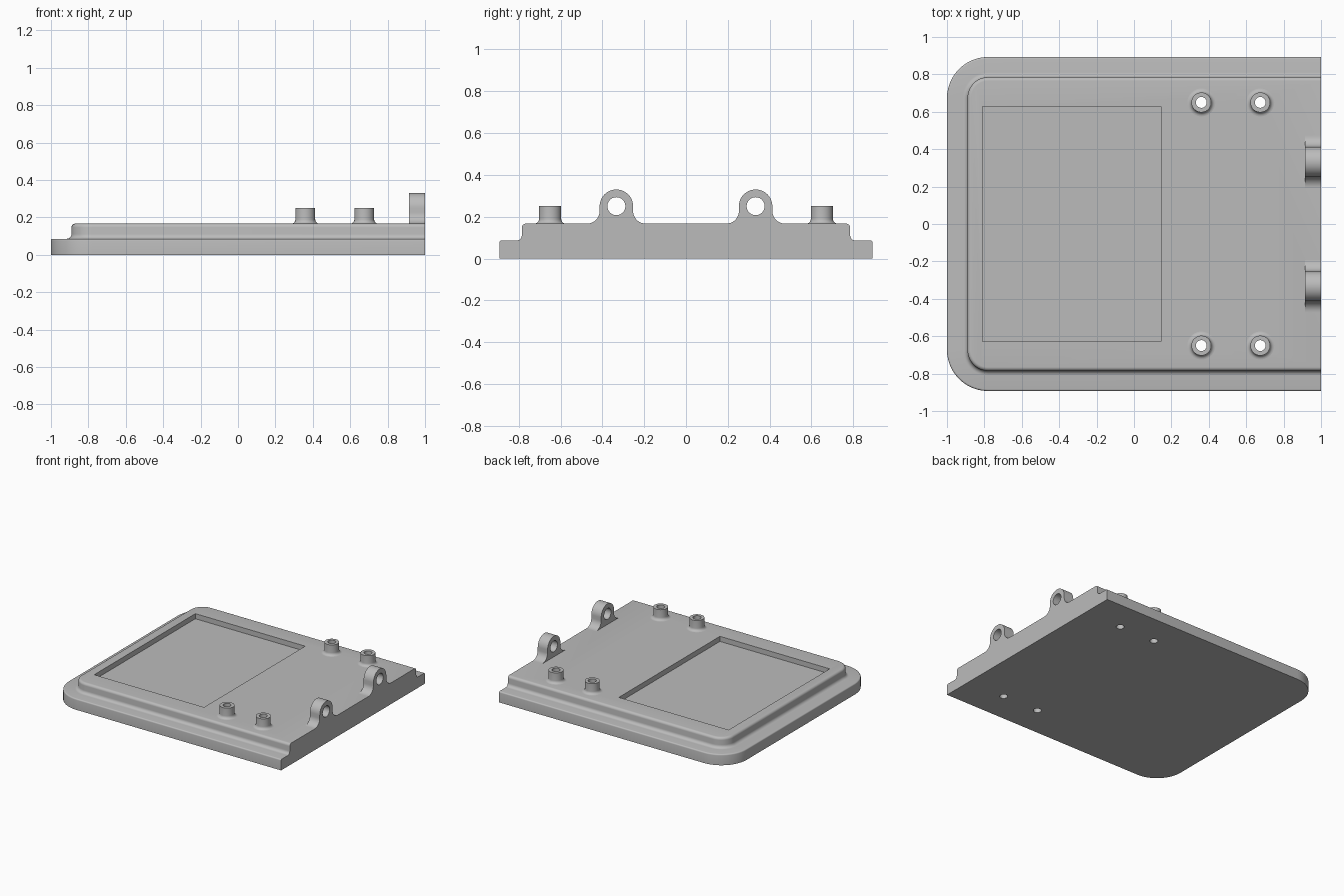
import bpy
import bmesh
from math import cos, sin, pi, radians
from mathutils import Matrix

cube = bpy.data.objects.get("Cube")
if cube:
    bpy.data.objects.remove(cube, do_unlink=True)

DECK = 0.167      # deck height
STEP = 0.086      # height of the lower flange
BOSS_R, HOLE_R = 0.053, 0.029
LUG_R, FLARE = 0.08, 0.06
PIN_Z = 0.25

grey = bpy.data.materials.new("plain grey")
grey.use_nodes = True
grey.diffuse_color = (0.5, 0.5, 0.5, 1)
grey.node_tree.nodes["Principled BSDF"].inputs["Base Color"].default_value = (0.5, 0.5, 0.5, 1)


def arc(cx, cy, r, a0, a1, n=12):
    """Points along an arc, angles in degrees."""
    steps = [radians(a0 + (a1 - a0) * i / n) for i in range(n + 1)]
    return [(cx + r * cos(a), cy + r * sin(a)) for a in steps]


def make(name, bm):
    bmesh.ops.recalc_face_normals(bm, faces=bm.faces)
    mesh = bpy.data.meshes.new(name)
    bm.to_mesh(mesh)
    bm.free()
    mesh.materials.append(grey)
    obj = bpy.data.objects.new(name, mesh)
    bpy.context.collection.objects.link(obj)
    return obj


def activate(obj):
    bpy.ops.object.select_all(action='DESELECT')
    obj.select_set(True)
    bpy.context.view_layer.objects.active = obj


def cut(obj, cutter):
    cutter.hide_render = True
    mod = obj.modifiers.new("cut", 'BOOLEAN')
    mod.operation, mod.solver, mod.object = 'DIFFERENCE', 'EXACT', cutter
    activate(obj)
    bpy.ops.object.modifier_apply(modifier=mod.name)
    bpy.data.objects.remove(cutter, do_unlink=True)


def smooth(obj):
    activate(obj)
    bpy.ops.object.shade_smooth_by_angle(angle=radians(35))


def cylinder(name, r, depth, matrix):
    bm = bmesh.new()
    bmesh.ops.create_cone(bm, cap_ends=True, segments=40, radius1=r, radius2=r,
                          depth=depth, matrix=matrix)
    return make(name, bm)


def outline(x0, half, r, inset):
    """Plan shape: two rounded corners at -x, cut square at x = 1."""
    cx, cy, rr = x0 + r, half - r, r - inset
    return ([(1, half - inset)] + arc(cx, cy, rr, 90, 180)
            + arc(cx, -cy, rr, 180, 270) + [(1, -half + inset)])


# Stepped plate: stacked outlines with a rounded rim and a concave step
base = (-1, 0.893, 0.22)
deck = (-0.89, 0.785, 0.11)
levels = [(base, 0, 0)]
levels += [(base, 0.01 - x, z) for x, z in arc(0, STEP - 0.01, 0.01, 0, 90, 4)]
levels += [(deck, -0.025 - x, z) for x, z in arc(0, STEP + 0.025, 0.025, 270, 180, 6)]
levels += [(deck, 0.02 - x, z) for x, z in arc(0, DECK - 0.02, 0.02, 0, 90, 6)]
bm = bmesh.new()
rings = [[bm.verts.new((x, y, z)) for x, y in outline(*shape, inset)]
         for shape, inset, z in levels]
for low, high in zip(rings, rings[1:]):
    for i in range(len(low)):
        j = (i + 1) % len(low)
        bm.faces.new((low[i], low[j], high[j], high[i]))
bm.faces.new(rings[0])
bm.faces.new(rings[-1])
plate = make("stepped_plate", bm)

# Shallow rectangular pocket
bm = bmesh.new()
bmesh.ops.create_cube(bm, size=1, matrix=Matrix.Translation((-0.333, 0, DECK))
                      @ Matrix.Diagonal((0.955, 1.256, 0.08, 1)))
cut(plate, make("pocket_cutter", bm))

# Flared hollow bosses over through holes
for x, row in ((0.36, "inner"), (0.675, "outer")):
    for y, side in ((-0.65, "front"), (0.65, "back")):
        cut(plate, cylinder("hole_cutter", HOLE_R, 1, Matrix.Translation((x, y, 0))))
        profile = [(HOLE_R, DECK), (HOLE_R, 0.25), (BOSS_R, 0.25)]
        profile += arc(BOSS_R + 0.022, DECK + 0.022, 0.022, 180, 270, 6)
        bm = bmesh.new()
        verts = [bm.verts.new((r, 0, z)) for r, z in profile]
        edges = [bm.edges.new(pair) for pair in zip(verts, verts[1:])]
        bmesh.ops.spin(bm, geom=verts + edges, cent=(0, 0, 0), axis=(0, 0, 1),
                       angle=2 * pi, steps=40, use_merge=True)
        bmesh.ops.remove_doubles(bm, verts=bm.verts, dist=0.0001)
        boss = make(f"{row}_{side}_boss", bm)
        # Open shell: make sure the normals point away from the wall
        if max(boss.data.polygons, key=lambda p: p.center.z).normal.z < 0:
            boss.data.flip_normals()
        boss.location = (x, y, 0)
        smooth(boss)
smooth(plate)

# Hinge lugs with flared feet and a pin hole
foot = LUG_R + FLARE
half = arc(foot, DECK + FLARE, FLARE, 270, 180) + arc(0, PIN_Z, LUG_R, 0, 90, 16)
half = [(foot, DECK - 0.005)] + half
shape = half + [(-y, z) for y, z in reversed(half[:-1])]
for y, side in ((-0.333, "front"), (0.333, "back")):
    bm = bmesh.new()
    face = bm.faces.new([bm.verts.new((0.915, y + py, z)) for py, z in shape])
    grown = bmesh.ops.extrude_face_region(bm, geom=[face])["geom"]
    bmesh.ops.translate(bm, vec=(0.085, 0, 0),
                        verts=[v for v in grown if isinstance(v, bmesh.types.BMVert)])
    # Close the shell where the starting face was consumed
    bmesh.ops.holes_fill(bm, edges=bm.edges)
    lug = make(f"{side}_hinge_lug", bm)
    cut(lug, cylinder("pin_cutter", 0.043, 0.4, Matrix.Translation((0.95, y, PIN_Z))
                      @ Matrix.Rotation(pi / 2, 4, 'Y')))
    smooth(lug)
